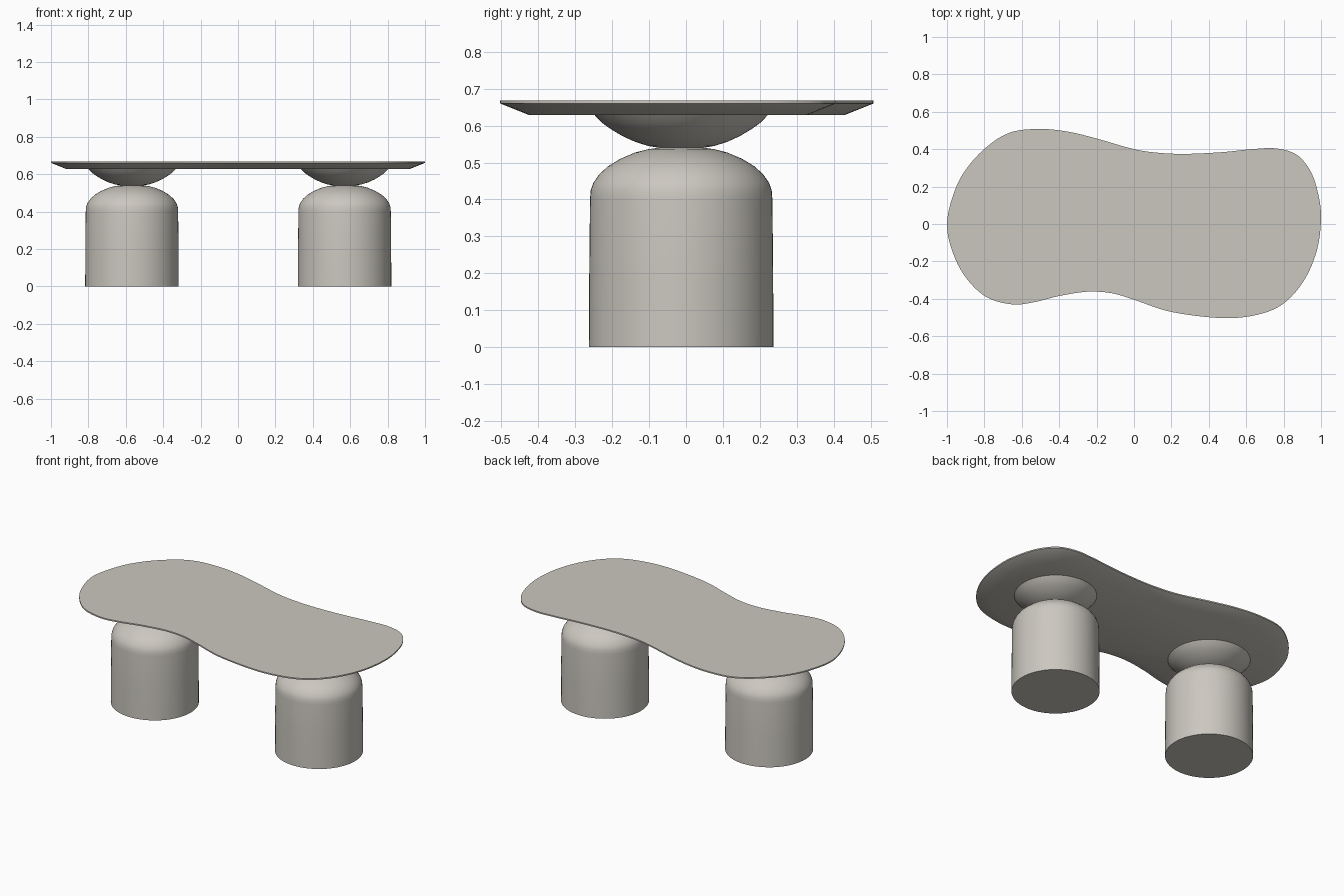
import bpy, bmesh, math
from mathutils import Vector

if "Cube" in bpy.data.objects:
    bpy.data.objects.remove(bpy.data.objects["Cube"])

mat = bpy.data.materials.new("warm stone")
mat.diffuse_color = (0.60, 0.575, 0.525, 1)
mat.use_nodes = True
mat.node_tree.nodes["Principled BSDF"].inputs["Base Color"].default_value = mat.diffuse_color


def finish(bm, name, angle):
    bmesh.ops.recalc_face_normals(bm, faces=bm.faces)
    me = bpy.data.meshes.new(name)
    bm.to_mesh(me)
    bm.free()
    me.materials.append(mat)
    ob = bpy.data.objects.new(name, me)
    bpy.context.collection.objects.link(ob)
    bpy.ops.object.select_all(action='DESELECT')
    ob.select_set(True)
    bpy.context.view_layer.objects.active = ob
    bpy.ops.object.shade_smooth_by_angle(angle=math.radians(angle))
    return ob


def smooth_loop(pts, steps):
    # closed Catmull-Rom curve through the points
    n, out = len(pts), []
    for i in range(n):
        a, b, c, d = (Vector(pts[(i + k) % n]) for k in (-1, 0, 1, 2))
        for s in range(steps):
            t = s / steps
            out.append(0.5 * (2 * b + (c - a) * t + (2 * a - 5 * b + 4 * c - d) * t * t
                              + (3 * b - a - 3 * c + d) * t ** 3))
    return out


def lathe(name, profile, x, y, segs=64):
    bm = bmesh.new()
    rings = [[bm.verts.new((x + r * math.cos(2 * math.pi * i / segs),
                            y + r * math.sin(2 * math.pi * i / segs), z))
              for i in range(segs)] for r, z in profile]
    for lo, hi in zip(rings, rings[1:]):
        for i in range(segs):
            j = (i + 1) % segs
            bm.faces.new((lo[i], lo[j], hi[j], hi[i]))
    bm.faces.new(rings[0][::-1])
    bm.faces.new(rings[-1])
    return finish(bm, name, 35)


# Tabletop: free-form outline, thin rim, under-bevel
outline = smooth_loop([
    (-1, 0), (-0.965, 0.16), (-0.90, 0.29), (-0.79, 0.41), (-0.66, 0.49), (-0.5, 0.508),
    (-0.35, 0.493), (-0.2, 0.457), (0, 0.40), (0.14, 0.38), (0.28, 0.375), (0.47, 0.384),
    (0.63, 0.40), (0.76, 0.404), (0.87, 0.37), (0.945, 0.28), (0.985, 0.16), (1, 0.03),
    (0.978, -0.14), (0.91, -0.30), (0.80, -0.425), (0.66, -0.485), (0.47, -0.503),
    (0.2, -0.47), (0, -0.405), (-0.12, -0.37), (-0.25, -0.362), (-0.4, -0.385),
    (-0.53, -0.417), (-0.65, -0.43), (-0.79, -0.39), (-0.90, -0.285), (-0.97, -0.15)], 6)
n = len(outline)
inset = []
for i, p in enumerate(outline):
    t = (outline[(i + 2) % n] - outline[i - 2]).normalized()
    inset.append(p + Vector((t.y, -t.x)) * 0.08)      # outline runs clockwise
bm = bmesh.new()
rings = [[bm.verts.new((p.x, p.y, z)) for p in loop]
         for loop, z in ((inset, 0.628), (outline, 0.66), (outline, 0.668))]
for lo, hi in zip(rings, rings[1:]):
    for i in range(n):
        j = (i + 1) % n
        bm.faces.new((lo[i], lo[j], hi[j], hi[i]))
bm.faces.new(rings[0])
bm.faces.new(rings[-1])
finish(bm, "tabletop", 25)

# Pedestals: domed drum below, shallow bowl above
drum = [(0.25, 0), (0.249, 0.2), (0.247, 0.40), (0.245, 0.425), (0.238, 0.445), (0.222, 0.468),
        (0.198, 0.49), (0.165, 0.51), (0.125, 0.527), (0.09, 0.536), (0.055, 0.541)]
bowl = [(0.055, 0.539), (0.09, 0.545), (0.125, 0.556), (0.16, 0.572), (0.19, 0.59),
        (0.215, 0.608), (0.236, 0.63)]
for side, x in (("left", -0.567), ("right", 0.57)):
    lathe(side + "_drum_base", drum, x, -0.013)
    lathe(side + "_support_bowl", bowl, x, -0.013)
